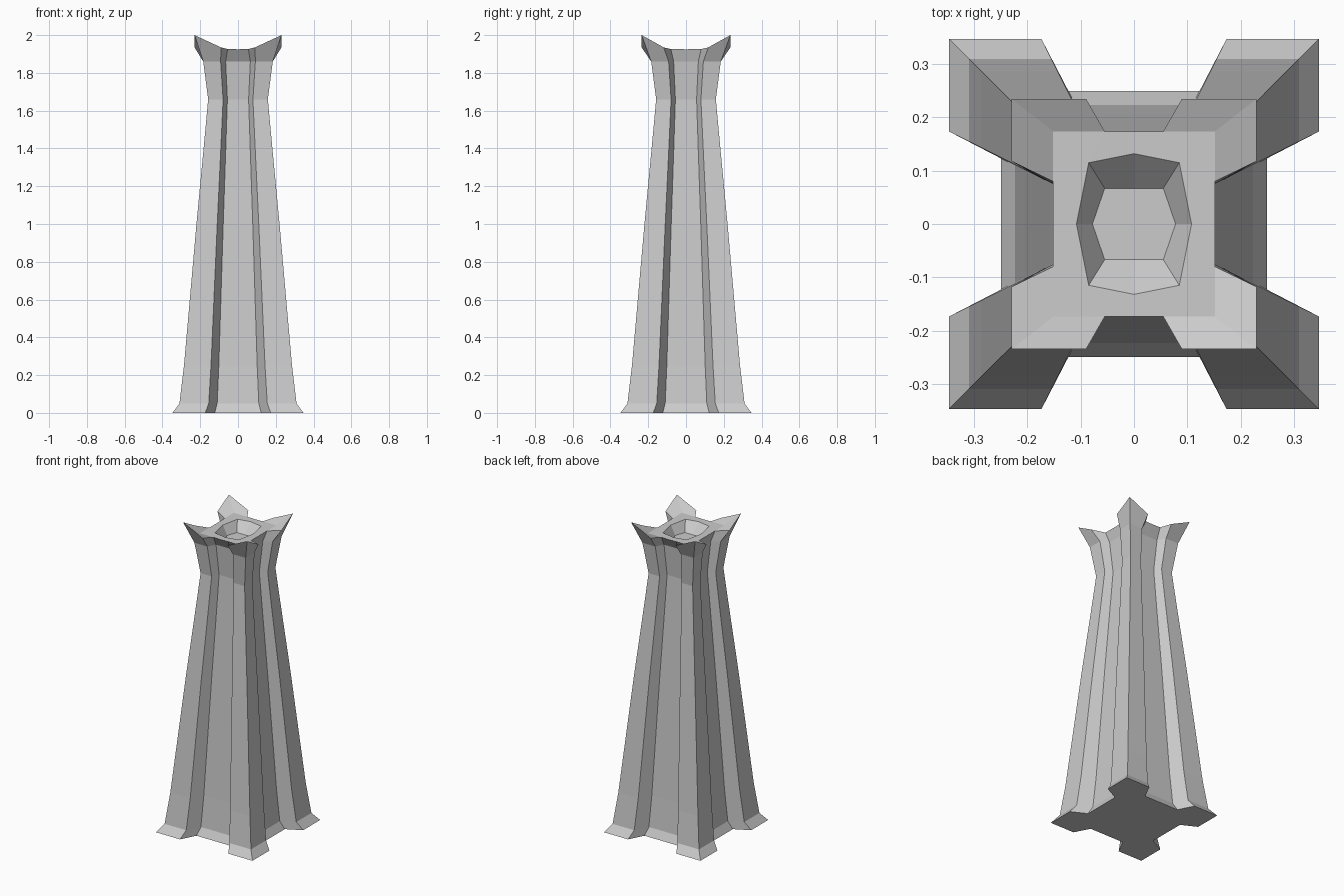
import bpy, bmesh

if "Cube" in bpy.data.objects:
    bpy.data.objects.remove(bpy.data.objects["Cube"])

bm = bmesh.new()

def ring(pts):
    return [bm.verts.new(p) for p in pts]

def section(z, a):
    # one quarter of the notched square, from the x axis round to the y axis
    b, c, d = a * 0.5, a * 0.355, a * 0.72
    return ring([(d, 0, z), (d, c, z), (a, b, z), (a, a, z), (b, a, z), (c, d, z), (0, d, z)])

def bridge(lo, hi):
    for i in range(len(lo) - 1):
        bm.faces.new((lo[i], lo[i + 1], hi[i + 1], hi[i]))

# shaft: height and half width at each level
levels = [(0, .347), (.05, .31), (.25, .286), (1.0, .22), (1.4, .182), (1.66, .158), (1.86, .184)]
rings = [section(z, a) for z, a in levels]

# flared crown with raised corner tips
top = ring([(.152, 0, 1.925), (.152, .08, 1.926), (.23, .118, 1.935), (.23, .235, 2.0),
            (.09, .235, 1.935), (.055, .174, 1.926), (0, .174, 1.925)])
rings.append(top)
for lo, hi in zip(rings, rings[1:]):
    bridge(lo, hi)

# closed base
bm.faces.new([bm.verts.new((0, 0, 0))] + rings[0][::-1])

# top surface of the crown
inner = bm.verts.new((.152, .174, 1.926))
rim = ring([(.108, 0, 1.925), (.085, .115, 1.925), (0, .132, 1.925)])
bm.faces.new((inner, top[1], top[2], top[3]))
bm.faces.new((inner, top[3], top[4], top[5]))
bm.faces.new((rim[0], top[0], top[1], rim[1]))
bm.faces.new((rim[1], top[1], inner, top[5]))
bm.faces.new((rim[1], top[5], top[6], rim[2]))

# sunken bowl
bowl = ring([(.078, 0, 1.865), (.055, .067, 1.865), (0, .067, 1.865)])
bridge(rim, bowl)
bm.faces.new([bm.verts.new((0, 0, 1.865))] + bowl)

# mirror the quarter across both axes
for axis in (0, 1):
    new = bmesh.ops.mirror(bm, geom=bm.verts[:] + bm.edges[:] + bm.faces[:],
                           axis='XY'[axis], merge_dist=0.0001)
bmesh.ops.remove_doubles(bm, verts=bm.verts[:], dist=0.0001)
bmesh.ops.recalc_face_normals(bm, faces=bm.faces[:])

mesh = bpy.data.meshes.new("pedestal")
bm.to_mesh(mesh)
bm.free()
pedestal = bpy.data.objects.new("pedestal", mesh)
bpy.context.collection.objects.link(pedestal)
